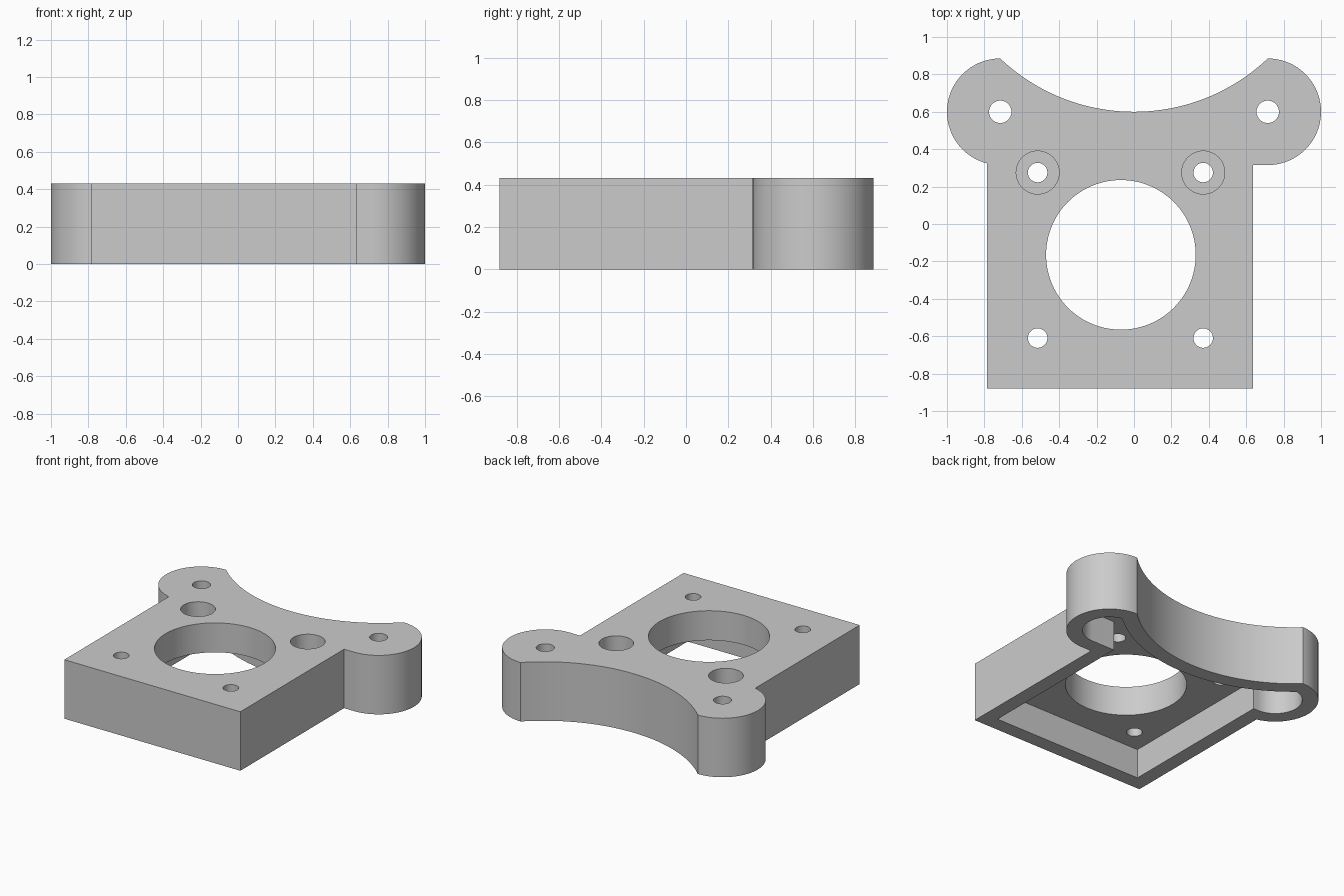
import bpy
import bmesh
from math import acos, atan2, cos, sin, pi, hypot

HEIGHT, CEILING, WALL = 0.43, 0.215, 0.107
EAR_X, EAR_Y, EAR_R = 0.715, 0.6, 0.285
ARC_Y, ARC_R = 1.64, 1.04
LEFT, RIGHT, FRONT = -0.785, 0.635, -0.88

cube = bpy.data.objects.get("Cube")
if cube:
    bpy.data.objects.remove(cube, do_unlink=True)

grey = bpy.data.materials.new("plain_grey")
grey.use_nodes = True
colour = (0.6, 0.6, 0.6, 1)
grey.diffuse_color = colour
grey.node_tree.nodes["Principled BSDF"].inputs["Base Color"].default_value = colour


def sweep(cx, cy, r, start, end, steps):
    """Points along a circular arc."""
    angles = [start + (end - start) * i / steps for i in range(steps + 1)]
    return [(cx + r * cos(a), cy + r * sin(a)) for a in angles]


def outline(inset):
    """Plate outline, moved inward by the inset."""
    r, big = EAR_R - inset, ARC_R + inset
    rise = ARC_Y - EAR_Y
    dist = hypot(EAR_X, rise)
    tip = atan2(rise, -EAR_X) - acos((r * r + dist * dist - big * big) / (2 * r * dist))
    right_ear = sweep(EAR_X, EAR_Y, r, -pi / 2, tip, 48)
    tip_x, tip_y = right_ear[-1]
    a = atan2(tip_y - ARC_Y, tip_x)
    saddle = sweep(0, ARC_Y, big, a, -pi - a, 64)[1:-1]
    join = 2 * pi - acos(min(0, (LEFT + inset + EAR_X) / r))
    left_ear = sweep(-EAR_X, EAR_Y, r, pi - tip, join, 48)
    shoulder = EAR_Y - r
    corners = [(LEFT + inset, shoulder), (LEFT + inset, FRONT + inset),
               (RIGHT - inset, FRONT + inset), (RIGHT - inset, shoulder)]
    return right_ear + saddle + left_ear + corners


def prism(name, points, bottom, top):
    """Closed solid from a flat outline."""
    bm = bmesh.new()
    face = bm.faces.new([bm.verts.new((x, y, bottom)) for x, y in points])
    grown = bmesh.ops.extrude_face_region(bm, geom=[face])["geom"]
    verts = [v for v in grown if isinstance(v, bmesh.types.BMVert)]
    bmesh.ops.translate(bm, vec=(0, 0, top - bottom), verts=verts)
    bmesh.ops.remove_doubles(bm, verts=bm.verts, dist=0.0001)
    bmesh.ops.recalc_face_normals(bm, faces=bm.faces)
    mesh = bpy.data.meshes.new(name)
    bm.to_mesh(mesh)
    bm.free()
    obj = bpy.data.objects.new(name, mesh)
    bpy.context.collection.objects.link(obj)
    return obj


def cut(target, cutter):
    """Subtract the cutter, then discard it."""
    cutter.hide_render = True
    mod = target.modifiers.new("cut", "BOOLEAN")
    mod.operation, mod.solver, mod.object = "DIFFERENCE", "EXACT", cutter
    bpy.context.view_layer.objects.active = target
    bpy.ops.object.modifier_apply(modifier=mod.name)
    bpy.data.objects.remove(cutter, do_unlink=True)


def drill(target, x, y, r, bottom=-0.1, sides=48):
    cut(target, prism("drill", sweep(x, y, r, 0, 2 * pi * (1 - 1 / sides), sides - 1),
                      bottom, HEIGHT + 0.1))


# Plate with a hollow underside
plate = prism("mounting_plate", outline(0), 0, HEIGHT)
cut(plate, prism("pocket", outline(WALL), -0.1, CEILING))

# Large central opening
drill(plate, -0.07, -0.165, 0.4, sides=96)

# Ear holes
for x in (-EAR_X, EAR_X):
    drill(plate, x, EAR_Y, 0.06)

# Body holes, the rear pair counterbored
for x in (-0.515, 0.37):
    drill(plate, x, -0.61, 0.052)
    drill(plate, x, 0.275, 0.115, bottom=0.285)
    drill(plate, x, 0.275, 0.052)

# Material and shading
plate.data.materials.clear()
plate.data.materials.append(grey)
for poly in plate.data.polygons:
    poly.material_index = 0
bpy.ops.object.select_all(action="DESELECT")
plate.select_set(True)
bpy.context.view_layer.objects.active = plate
bpy.ops.object.shade_smooth_by_angle(angle=pi / 6)
